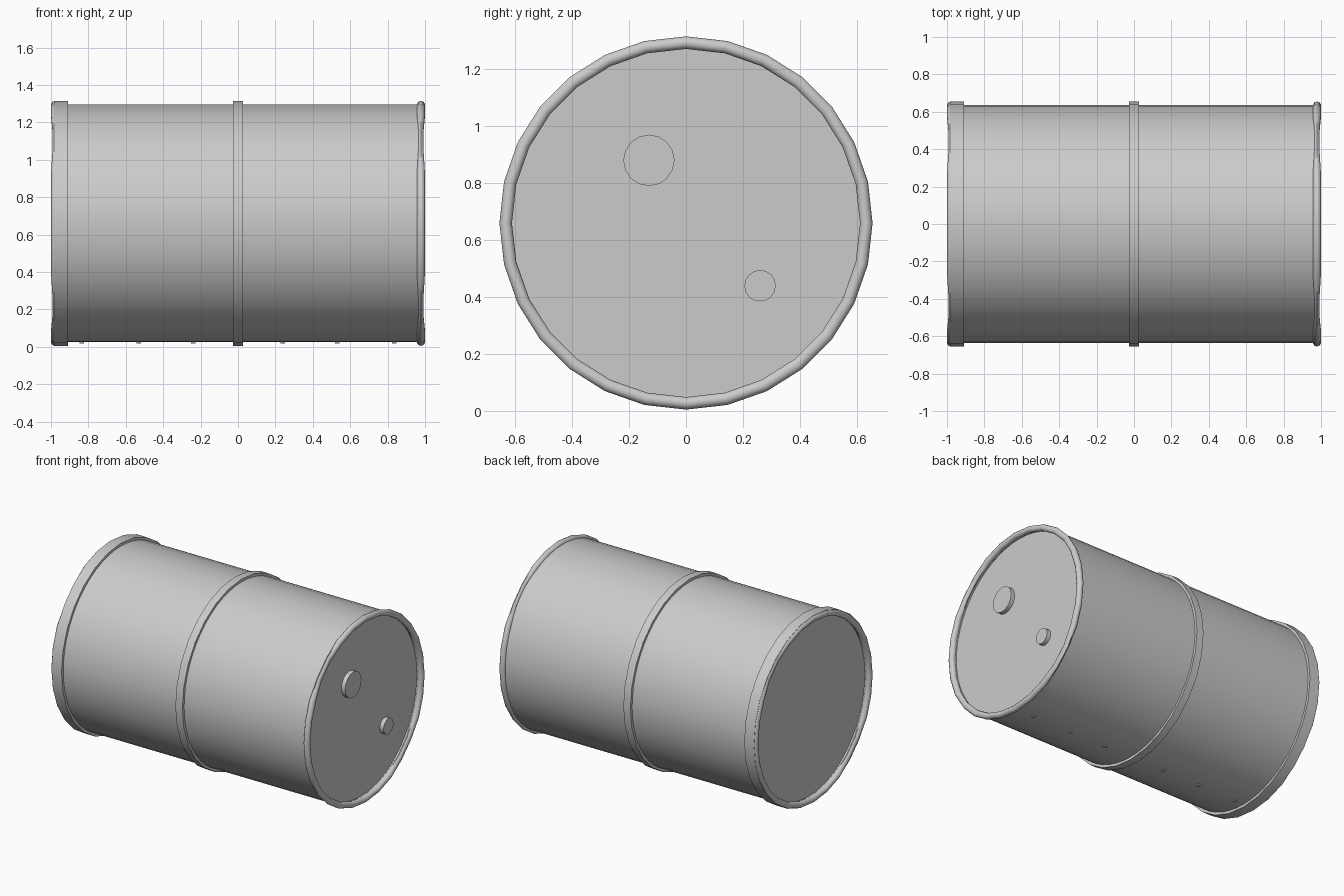
import bpy, bmesh, math
from mathutils import Vector

if "Cube" in bpy.data.objects:
    bpy.data.objects.remove(bpy.data.objects["Cube"])

CZ = 0.66      # height of the drum axis
SEG = 28       # facets of the hoops


def finish(name, bm, angle=40):
    bmesh.ops.recalc_face_normals(bm, faces=bm.faces)
    me = bpy.data.meshes.new(name)
    bm.to_mesh(me)
    bm.free()
    ob = bpy.data.objects.new(name, me)
    bpy.context.collection.objects.link(ob)
    bpy.ops.object.select_all(action='DESELECT')
    bpy.context.view_layer.objects.active = ob
    ob.select_set(True)
    bpy.ops.object.shade_smooth_by_angle(angle=math.radians(angle))
    return ob


def lathe(name, profile, seg, closed=False, pinch=None):
    """Revolve (x, r) points about the drum axis; cap open ends."""
    bm = bmesh.new()
    rings = []
    for x, r in profile:
        ring = []
        for i in range(seg):
            a = 2 * math.pi * i / seg
            px = pinch(x, a) if pinch else x
            ring.append(bm.verts.new((px, r * math.sin(a), CZ + r * math.cos(a))))
        rings.append(ring)
    pairs = list(zip(rings, rings[1:]))
    if closed:
        pairs.append((rings[-1], rings[0]))
    for p, q in pairs:
        for i in range(seg):
            j = (i + 1) % seg
            bm.faces.new((p[i], p[j], q[j], q[i]))
    if not closed:
        bm.faces.new(rings[0])
        bm.faces.new(rings[-1])
    return finish(name, bm)


def disc(name, x0, x1, y, z, r, seg):
    bm = bmesh.new()
    rings = [[bm.verts.new((x, y + r * math.sin(2 * math.pi * i / seg),
                            z + r * math.cos(2 * math.pi * i / seg)))
              for i in range(seg)] for x in (x0, x1)]
    for i in range(seg):
        j = (i + 1) % seg
        bm.faces.new((rings[0][i], rings[0][j], rings[1][j], rings[1][i]))
    bm.faces.new(rings[0])
    bm.faces.new(rings[1])
    return finish(name, bm)


# Drum shell with recessed heads at both ends
lathe("drum_body", [(-0.955, 0.617), (-0.978, 0.617), (-0.978, 0.635),
                    (0.978, 0.635), (0.978, 0.617), (0.955, 0.617)], 56)

# Rolled end rims, slightly crimped at the four diagonals
for side, label in ((1, "right"), (-1, "left")):
    def crimp(x, a, s=side):
        c = s * 0.978
        near = abs(math.sin(2 * a)) > 0.97
        return c + (x - c) * (0.65 if near else 1.0)
    tube = [(side * 0.978 + 0.022 * math.cos(t), 0.633 + 0.022 * math.sin(t))
            for t in (2 * math.pi * k / 10 + math.pi / 2 for k in range(10))]
    lathe(label + "_rim", tube, SEG, closed=True, pinch=crimp)

# Closing band and middle rolling hoop
for name, x0, x1 in (("closing_band", -0.985, -0.91), ("middle_hoop", -0.027, 0.027)):
    lathe(name, [(x0, 0.625), (x0, 0.655), (x1, 0.655), (x1, 0.625)], SEG, closed=True)

# Bungs on the right head
disc("large_bung", 0.95, 0.985, -0.13, 0.88, 0.09, 16)
disc("small_bung", 0.95, 0.985, 0.26, 0.44, 0.055, 16)

# Row of small rivets along the underside seam
bm = bmesh.new()
for x in (0.24, 0.53, 0.835):
    for s in (1, -1):
        g = bmesh.ops.create_cube(bm, size=1)
        bmesh.ops.scale(bm, verts=g["verts"], vec=(0.024, 0.024, 0.024))
        bmesh.ops.translate(bm, verts=g["verts"], vec=Vector((s * x, 0, 0.03)))
finish("seam_rivets", bm)
